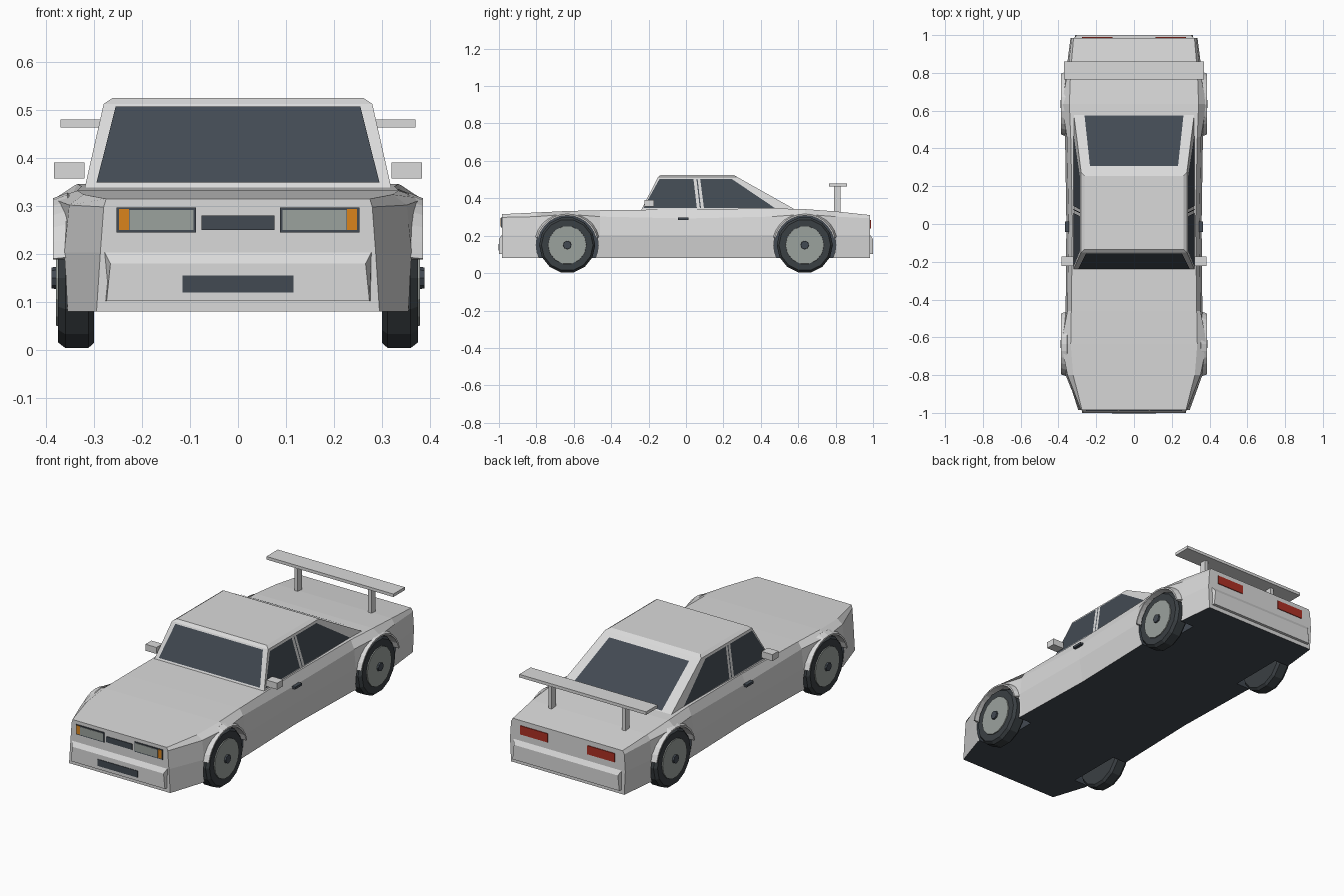
import bpy, bmesh
from math import sin, cos, pi, radians

if "Cube" in bpy.data.objects:
    bpy.data.objects.remove(bpy.data.objects["Cube"])


def material(name, rgb):
    m = bpy.data.materials.new(name)
    m.use_nodes = True
    m.diffuse_color = (*rgb, 1)
    m.node_tree.nodes["Principled BSDF"].inputs["Base Color"].default_value = (*rgb, 1)
    return m


PAINT = material("pale grey paint", (0.7, 0.7, 0.7))
DARK = material("dark glass and trim", (0.055, 0.068, 0.085))
TYRE = material("tyre rubber", (0.042, 0.05, 0.056))
LENS = material("lens and rim grey", (0.33, 0.36, 0.34))
AMBER = material("amber", (0.7, 0.23, 0.012))
RED = material("tail red", (0.42, 0.03, 0.018))


def build(name, verts, faces, *mats):
    mesh = bpy.data.meshes.new(name)
    mesh.from_pydata(verts, [], faces)
    bm = bmesh.new()
    bm.from_mesh(mesh)
    if len(faces) > 1:
        bmesh.ops.recalc_face_normals(bm, faces=bm.faces)
    bm.to_mesh(mesh)
    bm.free()
    for m in mats:
        mesh.materials.append(m)
    ob = bpy.data.objects.new(name, mesh)
    bpy.context.collection.objects.link(ob)
    return ob


def loft(name, rings, *mats, closed=True, caps=True):
    """Skin a list of equally long point rings."""
    n = len(rings[0])
    verts = [p for r in rings for p in r]
    faces = [(i * n + j, i * n + (j + 1) % n, (i + 1) * n + (j + 1) % n, (i + 1) * n + j)
             for i in range(len(rings) - 1) for j in range(n if closed else n - 1)]
    if caps:
        faces += [tuple(range(n)), tuple(range(len(verts) - n, len(verts)))]
    return build(name, verts, faces, *mats)


def box(name, lo, hi, mat):
    (x0, y0, z0), (x1, y1, z1) = lo, hi
    return loft(name, [[(x0, y0, z), (x1, y0, z), (x1, y1, z), (x0, y1, z)] for z in (z0, z1)], mat)


def turned(name, profile, s, y, mat, sides=14):
    """Disc shape turned about the axle from (x, radius) pairs."""
    rings = [[(s * x, y + r * cos(2 * pi * k / sides), WZ + r * sin(2 * pi * k / sides))
              for k in range(sides)] for x, r in profile]
    return loft(name, rings, mat)


WZ = 0.15
AXLES = {"front": -0.635, "rear": 0.635}
SIDES = {"left": 1, "right": -1}

# Body: y, half widths at sill, waist, shoulder and top, then shoulder and top heights
STATIONS = [
    (-0.985, .295, .287, .28, .275, .298, .315),
    (-0.80, .355, .362, .352, .322, .302, .324),
    (-0.635, .365, .375, .386, .335, .315, .332),
    (-0.46, .35, .362, .352, .332, .302, .336),
    (0.0, .338, .358, .346, .326, .292, .341),
    (0.46, .35, .365, .355, .335, .302, .346),
    (0.635, .365, .375, .383, .342, .315, .342),
    (0.80, .35, .36, .352, .336, .302, .33),
    (0.985, .33, .336, .33, .32, .293, .31),
]
rings = []
for y, sill, waist, shoulder, top, zs, zt in STATIONS:
    half = [(sill, .08), (waist, .203), (shoulder, zs), (top, zt)]
    rings.append([(x, y, z) for x, z in half] + [(-x, y, z) for x, z in reversed(half)])
body = loft("body", rings, PAINT, DARK)
for f in body.data.polygons:
    f.material_index = 1 if f.normal.z < -0.9 else 0

# Wheel openings cut into the body
for y in AXLES.values():
    for s in SIDES.values():
        cutter = turned("arch_cutter", [(.27, .166), (.5, .166)], s, y, PAINT, 28)
        cutter.data.materials.append(DARK)
        for f in cutter.data.polygons:
            f.material_index = 1
        cutter.hide_render = True
        mod = body.modifiers.new("arch", "BOOLEAN")
        mod.operation, mod.solver, mod.object = "DIFFERENCE", "EXACT", cutter
        bpy.context.view_layer.objects.active = body
        bpy.ops.object.modifier_apply(modifier=mod.name)
        bpy.data.objects.remove(cutter)

# Wheels and arch lips
for end, y in AXLES.items():
    for side, s in SIDES.items():
        tag = f"{end}_{side}"
        turned(f"tyre_{tag}", [(.30, .138), (.312, .15), (.36, .15), (.375, .138)], s, y, TYRE)
        turned(f"rim_{tag}", [(.36, .105), (.38, .102)], s, y, LENS)
        turned(f"hub_{tag}", [(.37, .024), (.389, .022)], s, y, DARK, 8)
        lip = [(.355, .178), (.386, .166), (.386, .158), (.33, .158)]
        arcs = []
        for k in range(13):
            a = radians(14 + k * 152 / 12)
            arcs.append([(s * x, y + r * cos(a), WZ + r * sin(a)) for x, r in lip])
        loft(f"arch_lip_{tag}", arcs, PAINT)

# Cabin
Z0, Z1 = .336, .513


def mix(a, b, z):
    return a + (b - a) * (z - Z0) / (Z1 - Z0)


def ring(x, front, rear, z):
    return [(x, front, z), (x, rear, z), (-x, rear, z), (-x, front, z)]


loft("cabin", [ring(.32, -.24, .59, Z0), ring(.28, -.15, .275, Z1), ring(.262, -.135, .255, .525)], PAINT)

# Glass
GAP = .003
for name, y0, y1, out, pts in (
        ("windshield", -.24, -.15, -GAP, [(.295, .346), (.255, .505)]),
        ("rear_window", .59, .275, GAP, [(.262, .346), (.233, .497)])):
    (xa, za), (xb, zb) = pts
    loop = [(-xa, za), (xa, za), (xb, zb), (-xb, zb)]
    if out > 0:
        loop.reverse()
    build(name, [(x, mix(y0, y1, z) + out, z + GAP) for x, z in loop], [(0, 1, 2, 3)], DARK)

WINDOWS = {
    "front_side_window": (-.228, .058, .04, -.142),
    "pillar_trim": (.074, .08, .062, .056),
    "rear_side_window": (.096, .475, .245, .076),
}
for side, s in SIDES.items():
    for name, (a, b, c, d) in WINDOWS.items():
        loop = [(a, .348), (b, .348), (c, .503), (d, .503)]
        if s < 0:
            loop.reverse()
        build(f"{name}_{side}", [(s * (mix(.32, .28, z) + GAP), y, z) for y, z in loop],
              [(0, 1, 2, 3)], DARK)

    # Mirrors, door handles and locks
    def side_box(name, x0, x1, y0, y1, z0, z1, mat):
        lo, hi = sorted((s * x0, s * x1))
        box(f"{name}_{side}", (lo, y0, z0), (hi, y1, z1), mat)

    side_box("mirror", .32, .384, -.222, -.172, .357, .391, PAINT)
    side_box("door_handle", .335, .364, -.043, .014, .284, .296, DARK)

    # Lamps
    side_box("headlamp_frame", .088, .253, -.989, -.98, .245, .297, DARK)
    side_box("headlamp_lens", .093, .226, -.991, -.985, .25, .292, LENS)
    side_box("indicator", .227, .248, -.991, -.985, .25, .294, AMBER)
    side_box("tail_lamp", .115, .275, .98, .989, .238, .284, RED)

    # Wing post
    side_box("wing_post", .205, .225, .79, .825, .32, .465, PAINT)

# Wing blade
box("wing_blade", (-.37, .765, .464), (.37, .86, .48), PAINT)

# Bumpers with sloped top and ends
for end, s, w in (("front", -1, .278), ("rear", 1, .315)):
    profile = [(.97, .203, 0), (.985, .203, 0), (1.0, .18, .012), (1.0, .102, .004), (.97, .102, 0)]
    loft(f"{end}_bumper", [[(k * (w - inset), s * y, z) for y, z, inset in profile] for k in (-1, 1)], PAINT)

# Grilles
box("upper_grille", (-.076, -.989, .25), (.076, -.98, .28), DARK)
box("lower_grille", (-.116, -1.003, .12), (.116, -.998, .155), DARK)
